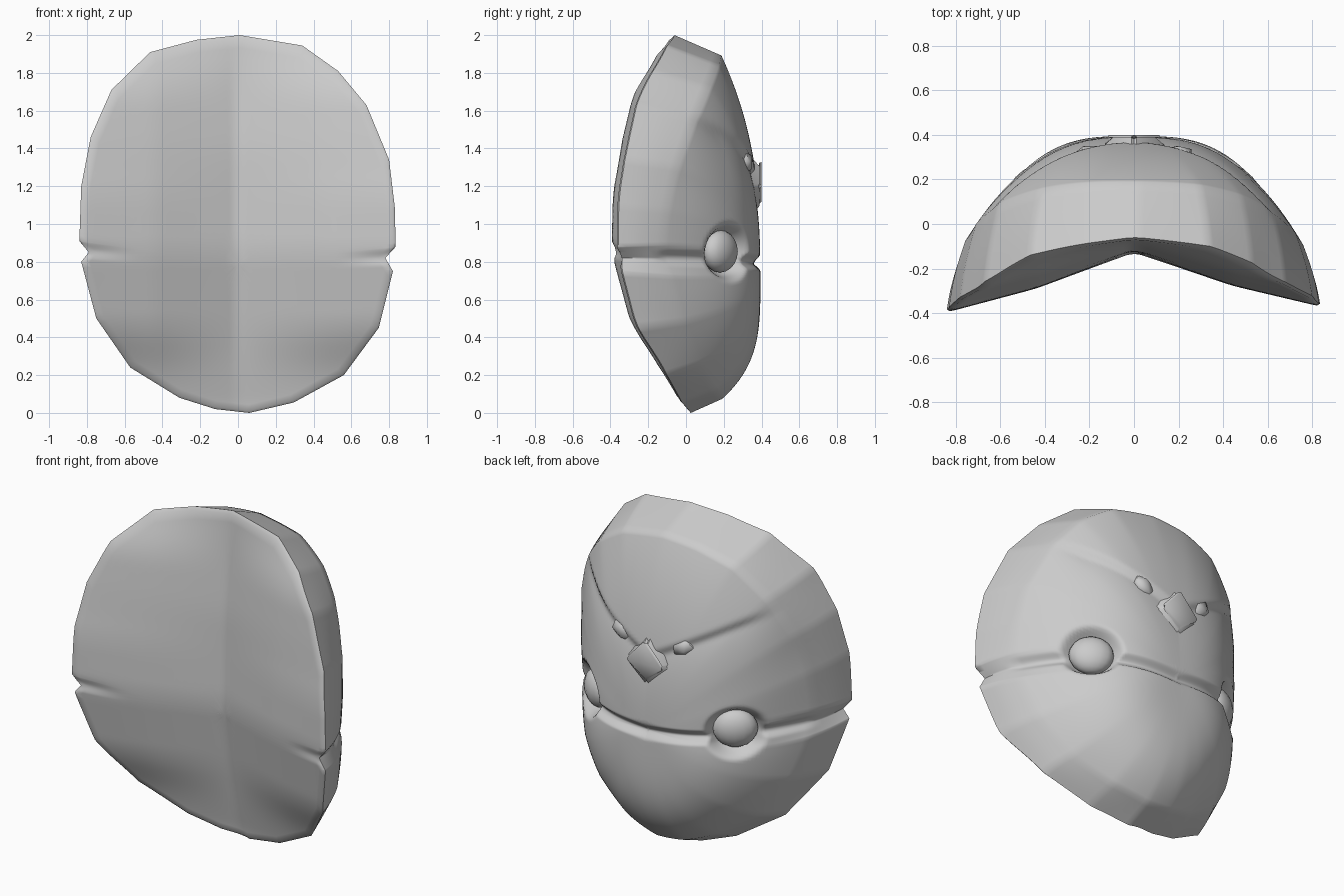
import bpy, bmesh, math
from mathutils import Vector, Matrix

cube = bpy.data.objects.get("Cube")
if cube:
    bpy.data.objects.remove(cube, do_unlink=True)

grey = bpy.data.materials.new("plain grey")
grey.use_nodes = True
COLOUR = (0.6, 0.6, 0.6, 1)
grey.diffuse_color = COLOUR
grey.node_tree.nodes["Principled BSDF"].inputs["Base Color"].default_value = COLOUR


def lerp_table(table, v):
    """Straight-line lookup in a list of (position, value) pairs."""
    if v <= table[0][0]:
        return table[0][1]
    for (a, p), (b, q) in zip(table, table[1:]):
        if v <= b:
            return p + (q - p) * (v - a) / (b - a)
    return table[-1][1]


def soft_table(table, v, step=.02):
    """Lookup averaged over a short span, so the corners become round."""
    return sum(lerp_table(table, v + step * i) for i in range(-4, 5)) / 9


def smooth(a, b, v):
    t = min(1, max(0, (v - a) / (b - a)))
    return t * t * (3 - 2 * t)


def add_object(name, bm, angle=40):
    mesh = bpy.data.meshes.new(name)
    bmesh.ops.recalc_face_normals(bm, faces=bm.faces)
    bm.to_mesh(mesh)
    bm.free()
    mesh.materials.append(grey)
    obj = bpy.data.objects.new(name, mesh)
    bpy.context.collection.objects.link(obj)
    bpy.ops.object.select_all(action='DESELECT')
    obj.select_set(True)
    bpy.context.view_layer.objects.active = obj
    bpy.ops.object.shade_smooth_by_angle(angle=math.radians(angle))


# Outline of the mask with a notch on each side
OUTLINE = [(.01, 2), (.34, 1.945), (.53, 1.81), (.68, 1.63), (.8, 1.34), (.83, 1.09),
           (.835, .88), (.78, .82), (.82, .75), (.745, .45), (.56, .2), (.295, .055),
           (.06, 0), (-.12, .02), (-.31, .08), (-.57, .24), (-.75, .5), (-.83, .8),
           (-.79, .85), (-.84, .91), (-.83, 1.2), (-.78, 1.46), (-.67, 1.71),
           (-.465, 1.91), (-.22, 1.975)]
POLE = .79          # height where the rings converge
CREASE = .915       # scale of the ring between side band and dome
SUBS = 10
outline = []
for (x0, z0), (x1, z1) in zip(OUTLINE, OUTLINE[1:] + OUTLINE[:1]):
    for i in range(SUBS):
        f = i / SUBS
        outline.append(Vector((x0 + (x1 - x0) * f, z0 + (z1 - z0) * f)))
n = len(outline)

# Rounded copy of the outline, which the dome takes on towards its middle
SPAN = 12
rounded = []
for j in range(n):
    near = [outline[(j + k) % n] for k in range(-SPAN, SPAN + 1)]
    rounded.append(sum(near, Vector((0, 0))) / len(near) * 1.01 - Vector((0, .008)))

# Hollow front: height of the spine, fall to the sides and strength of the fall
SPINE = [(0, .025), (.45, -.07), (.85, -.14), (1.4, -.125), (2, -.07)]
FALL = [(-.84, .245), (-.44, .145), (-.2, .06), (0, -.01), (.2, .06), (.44, .145), (.84, .245)]
STRENGTH = [(0, .5), (.2, .55), (.45, .95), (.85, 1), (1.15, 1.02), (1.35, .92), (1.7, .85),
            (1.91, .42), (2, .25)]
CREASE_Y = [(.06, .22), (.2, .1), (.45, 0), (.8, -.12), (1, -.11), (1.29, -.05), (1.57, .07),
            (1.9, .2)]


def front_y(x, z):
    return soft_table(SPINE, z) - soft_table(STRENGTH, z) * soft_table(FALL, x, .01) + .015 * x


def groove(x, z):
    line = POLE + (.035 if x > 0 else .07) * abs(x) / .8
    return 1 - smooth(0, .05, abs(z - line))


def scaled(p, s):
    return p[0] * s, POLE + (p[1] - POLE) * s


def dome_point(j, s):
    """Point of the dome at ring scale s, from 0 at the middle to 1 at the crease."""
    x, z = scaled(rounded[j].lerp(outline[j], .6 * s ** 4), CREASE * s)
    away = rounded[j] - Vector((0, POLE))
    up = away.y / away.length
    power = 2.75 + 1.3 * max(0, -up) - .25 * max(0, up)
    crease = soft_table(CREASE_Y, scaled(rounded[j], CREASE)[1])
    return Vector((x, .395 - (.395 - crease) * s ** power, z))


# Mask shell: front hollow, rim, side band and dome as rings
bm = bmesh.new()
rings = []


def add_ring(points):
    rings.append([bm.verts.new(p) for p in points])


FRONT, BAND, DOME = 24, 6, 60
for i in range(1, FRONT + 1):
    row = []
    for p in outline:
        x, z = scaled(p, .985 * i / FRONT)
        row.append((x, front_y(x, z) + .012 * groove(x, z) * smooth(.5, .83, abs(x)), z))
    add_ring(row)
for i in range(BAND):
    t = i / BAND
    row = []
    for j, p in enumerate(outline):
        rim = Vector((p.x, front_y(*p) + .01, p.y))
        point = rim.lerp(dome_point(j, 1), t)
        point.x *= 1 + .012 * math.sin(math.pi * t)
        row.append(point)
    add_ring(row)
dome_start = len(rings)
for i in range(DOME, 0, -1):
    add_ring([dome_point(j, i / DOME) for j in range(n)])

for a, b in zip(rings, rings[1:]):
    for j in range(n):
        k = (j + 1) % n
        bm.faces.new((a[j], a[k], b[k], b[j]))
front_pole = bm.verts.new((0, front_y(0, POLE), POLE))
dome_pole = bm.verts.new((0, .395, POLE))
for j in range(n):
    k = (j + 1) % n
    bm.faces.new((front_pole, rings[0][k], rings[0][j]))
    bm.faces.new((dome_pole, rings[-1][j], rings[-1][k]))
bmesh.ops.recalc_face_normals(bm, faces=bm.faces)
bm.normal_update()

# Sink the seam, the eye sockets and the area under the brow into the dome
SOCKET = Vector((.5, .235, .85))
moves = []
for i, ring in enumerate(rings[dome_start:] + [[dome_pole]]):
    s = 1 - i / DOME
    for v in ring:
        x, y, z = v.co
        near = Vector((abs(x), y, z)) - SOCKET
        near.z *= 1.15
        socket = .085 * (1 - smooth(.1, .19, near.length))
        seam = .035 * groove(x, z) * (1 - .6 * s ** 4)
        below = z - (1.25 + .52 * abs(x))
        brow = .03 * (1 - smooth(-.045, .015, below)) * math.exp(min(0, below) / .16)
        brow *= 1 - smooth(.48, .68, abs(x))
        moves.append((v, v.normal * -(max(seam, socket) + brow)))
for v, move in moves:
    v.co += move
add_object("mask_shell", bm, 60)

# Eyes: flattened balls set deep in the sockets
for side, name in ((1, "left_eye"), (-1, "right_eye")):
    bm = bmesh.new()
    bmesh.ops.create_uvsphere(bm, u_segments=16, v_segments=10, radius=1)
    place = Matrix.Translation((side * .455, .18, .855))
    turn = Matrix.Rotation(-side * math.radians(35), 4, 'Z')
    bm.transform(place @ turn @ Matrix.Diagonal((.125, .075, .112, 1)))
    add_object(name, bm)

# Brow emblem: a raised diamond with a flat face
bm = bmesh.new()
bmesh.ops.create_cone(bm, cap_ends=True, segments=4, radius1=1, radius2=.5, depth=1)
bm.transform(Matrix.Translation((0, .355, 1.2)) @ Matrix.Diagonal((.19, .09, .21, 1))
             @ Matrix.Rotation(math.radians(-90), 4, 'X'))
bmesh.ops.bevel(bm, geom=bm.edges[:], offset=.015, segments=2, affect='EDGES')
add_object("brow_diamond", bm, 60)

# Small knobs beside the diamond
for side, name in ((1, "left_brow_knob"), (-1, "right_brow_knob")):
    bm = bmesh.new()
    bmesh.ops.create_icosphere(bm, subdivisions=1, radius=1)
    bm.transform(Matrix.Translation((side * .195, .315, 1.325))
                 @ Matrix.Rotation(-side * math.radians(30), 4, 'Y')
                 @ Matrix.Diagonal((.08, .04, .06, 1)))
    add_object(name, bm, 60)
